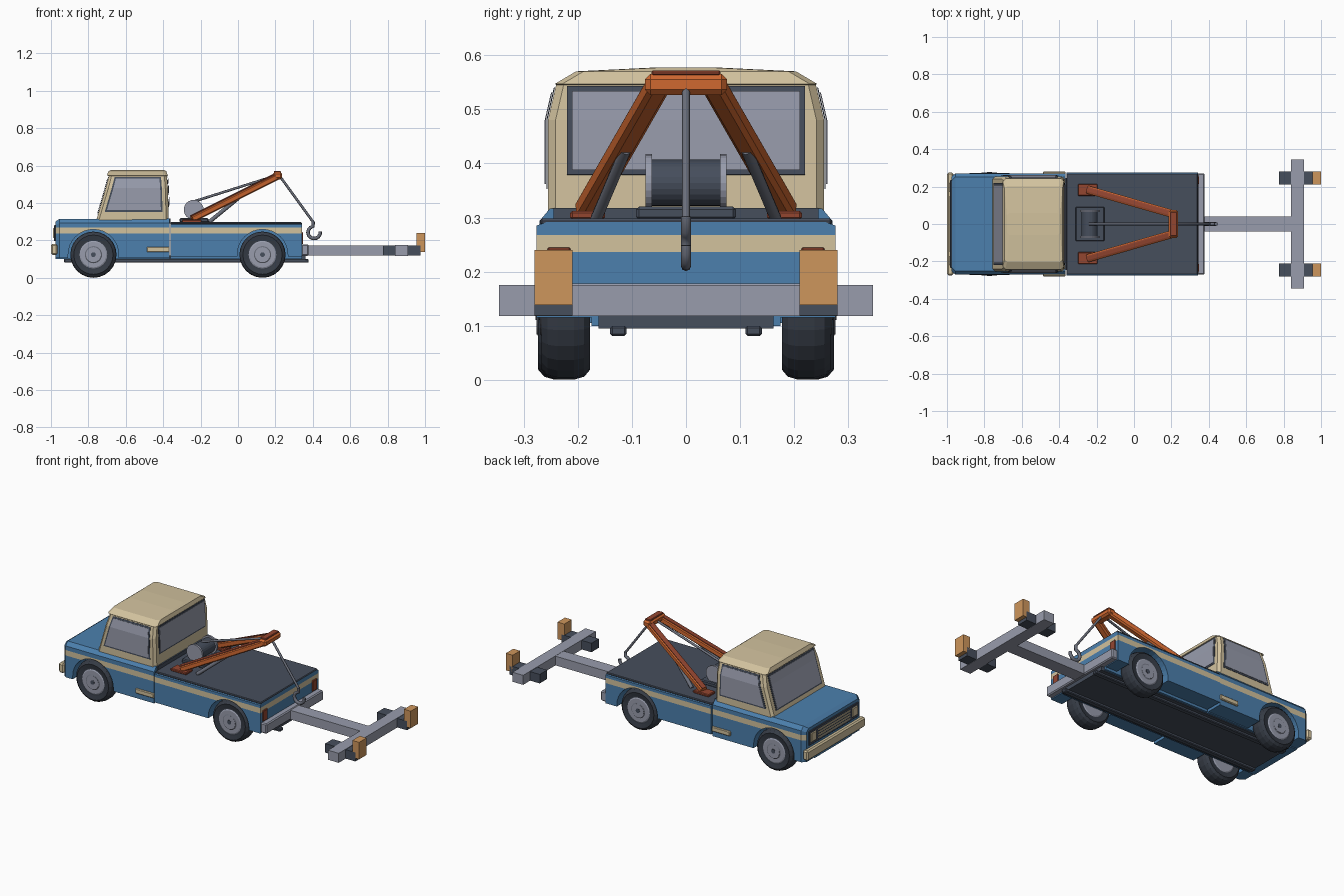
import bpy, bmesh, math
from mathutils import Vector

if "Cube" in bpy.data.objects:
    bpy.data.objects.remove(bpy.data.objects["Cube"])


def material(name, r, g, b):
    m = bpy.data.materials.new(name)
    m.diffuse_color = [((c / 255 + 0.055) / 1.055) ** 2.4 for c in (r, g, b)] + [1]
    m.use_nodes = True
    m.node_tree.nodes["Principled BSDF"].inputs["Base Color"].default_value = m.diffuse_color
    return m


BLUE = material("body blue", 76, 128, 174)
BEIGE = material("cream", 210, 194, 158)
SLATE = material("slate", 70, 78, 92)
STEEL = material("light steel", 152, 156, 172)
TYRE = material("tyre black", 54, 60, 70)
METAL = material("dark metal", 108, 112, 124)
AMBER = material("amber", 206, 150, 92)
ORANGE = material("boom orange", 208, 104, 48)
RUST = material("rust red", 148, 70, 48)


def finish(name, bm, *mats):
    me = bpy.data.meshes.new(name)
    bmesh.ops.recalc_face_normals(bm, faces=bm.faces)
    bm.to_mesh(me)
    bm.free()
    for m in mats:
        me.materials.append(m)
    ob = bpy.data.objects.new(name, me)
    bpy.context.collection.objects.link(ob)
    return ob


def box(name, x, y, z, mat, bevel=0.0):
    bm = bmesh.new()
    bmesh.ops.create_cube(bm, size=1)
    for v in bm.verts:
        v.co = [(r[0] + r[1]) / 2 + c * (r[1] - r[0]) for c, r in zip(v.co, (x, y, z))]
    if bevel:
        bmesh.ops.bevel(bm, geom=bm.edges[:], offset=bevel, segments=1, affect='EDGES')
    return finish(name, bm, mat)


def loft(sections, closed=False):
    """Skin a list of equal-length rings."""
    bm = bmesh.new()
    rings = [[bm.verts.new(p) for p in s] for s in sections]
    n = len(rings[0])
    pairs = list(zip(rings, rings[1:])) + ([(rings[-1], rings[0])] if closed else [])
    for a, b in pairs:
        for i in range(n):
            j = (i + 1) % n
            bm.faces.new((a[i], a[j], b[j], b[i]))
    if not closed:
        bm.faces.new(rings[0])
        bm.faces.new(rings[-1][::-1])
    bmesh.ops.remove_doubles(bm, verts=bm.verts, dist=1e-5)
    bmesh.ops.dissolve_degenerate(bm, dist=1e-5, edges=bm.edges)
    return bm


def lathe(name, centre, profile, mat, n=24):
    """Spin (radius, y) points around the y axis."""
    cx, cy, cz = centre
    rings = []
    for r, y in profile:
        rings.append([(cx + r * math.cos(k * math.tau / n), cy + y, cz + r * math.sin(k * math.tau / n))
                      for k in range(n)])
    return finish(name, loft(rings), mat)


def beam(name, p, q, w, h, mat, lift=0.0):
    p, q = Vector(p), Vector(q)
    side = (q - p).cross(Vector((0, 0, 1))).normalized()
    up = side.cross(q - p).normalized()
    c = 0.2
    ring = [(-.5, -.5 + c), (-.5 + c, -.5), (.5 - c, -.5), (.5, -.5 + c),
            (.5, .5 - c), (.5 - c, .5), (-.5 + c, .5), (-.5, .5 - c)]
    return finish(name, loft([[e + side * (a * w) + up * (b * h + lift) for a, b in ring]
                              for e in (p, q)]), mat)


def tube(name, pts, r, mat):
    cu = bpy.data.curves.new(name, 'CURVE')
    cu.dimensions = '3D'
    cu.bevel_depth, cu.bevel_resolution, cu.use_fill_caps = r, 2, True
    sp = cu.splines.new('POLY')
    sp.points.add(len(pts) - 1)
    for s, p in zip(sp.points, pts):
        s.co = (*p, 1)
    tmp = bpy.data.objects.new("tmp", cu)
    me = bpy.data.meshes.new_from_object(tmp)
    bpy.data.objects.remove(tmp)
    me.name = name
    me.materials.clear()
    me.materials.append(mat)
    me.polygons.foreach_set("use_smooth", [True] * len(me.polygons))
    bpy.context.collection.objects.link(bpy.data.objects.new(name, me))


# Painted body shells with wheel arches and a cream stripe
WHEEL_Z, WHEELS = 0.124, (-0.773, 0.131)


def shell(name, stations, wheel, low):
    """stations: (x, half width, shoulder z, top z); arch stations are inserted at the wheel."""
    first, last = stations
    rows = [(*s, low) for s in first]
    for k in range(17):
        a = math.pi * k / 16
        x, z = wheel - 0.135 * math.cos(a), WHEEL_Z + 0.135 * math.sin(a)
        rows.append((x, *first[-1][1:], z))
    rows.insert(len(first), (wheel - 0.135, *first[-1][1:], low))
    rows.append((wheel + 0.135, *first[-1][1:], low))
    rows += [(*s, low) for s in last]
    rings = []
    for x, w, sh, top, zb in rows:
        half = [(0.175, 0.1), (0.175, zb), (w, zb), (w, sh), (w - 0.02, top)]
        rings.append([(x, y, z) for y, z in half] + [(x, -y, z) for y, z in half[::-1]])
    bm = loft(rings)
    for z in (0.236, 0.268):
        bmesh.ops.bisect_plane(bm, geom=bm.verts[:] + bm.edges[:] + bm.faces[:],
                               plane_co=(0, 0, z), plane_no=(0, 0, 1))
    bmesh.ops.recalc_face_normals(bm, faces=bm.faces)
    for f in bm.faces:
        c = f.calc_center_median()
        outer = (abs(f.normal.y) > 0.6 and abs(c.y) > 0.2) or f.normal.x > 0.9
        f.material_index = int(outer and 0.236 < c.z < 0.268)
    finish(name, bm, BLUE, BEIGE)


shell("cab_lower_body", ([(-0.977, 0.252, 0.283, 0.300), (-0.955, 0.271, 0.293, 0.315)],
                         [(-0.367, 0.271, 0.293, 0.317)]), WHEELS[0], 0.105)
shell("bed_body", ([(-0.360, 0.276, 0.285, 0.292)], [(0.341, 0.276, 0.285, 0.292)]), WHEELS[1], 0.115)
box("bed_floor", (-0.362, 0.341), (-0.27, 0.27), (0.286, 0.298), SLATE, 0.004)
box("cab_back_sill", (-0.368, -0.361), (-0.245, 0.245), (0.29, 0.318), SLATE)

# Cab: (z, front x, back x, half width)
CAB = [(0.310, -0.757, -0.370, 0.255), (0.480, -0.707, -0.375, 0.255), (0.545, -0.690, -0.380, 0.240),
       (0.547, -0.702, -0.375, 0.242), (0.570, -0.692, -0.383, 0.203), (0.577, -0.680, -0.395, 0.060)]
rings = []
for z, f, b, w in CAB:
    c = 0.014
    rings.append([(f, w - c, z), (f + c, w, z), (b - c, w, z), (b, w - c, z),
                  (b, c - w, z), (b - c, -w, z), (f + c, -w, z), (f, c - w, z)])
finish("cab", loft(rings), BEIGE)


def cab_at(z):
    lo, hi = (CAB[0], CAB[1]) if z <= 0.48 else (CAB[1], CAB[2])
    t = (z - lo[0]) / (hi[0] - lo[0])
    return [a + (b - a) * t for a, b in zip(lo[1:], hi[1:])]


def window(name, place, z0, z1, mat):
    """Thin sheet following the cab wall; place(z, side) gives an edge point."""
    bm = bmesh.new()
    rows = [[bm.verts.new(place(z, s)) for s in (-1, 1)] for z in (z0, 0.48, z1)]
    for a, b in zip(rows, rows[1:]):
        bm.faces.new((a[0], a[1], b[1], b[0]))
    ob = finish(name, bm, mat)
    sol = ob.modifiers.new("thickness", 'SOLIDIFY')
    sol.thickness, sol.offset = 0.002, 0


for part, inset, off, mat in (("frame", 0.0, 0.002, SLATE), ("glass", 0.009, 0.005, STEEL)):
    window("rear_window_" + part, lambda z, s: (cab_at(z)[1] + off, s * (0.22 - inset), z),
           0.379 + inset, 0.543 - inset, mat)
    window("windshield_" + part, lambda z, s: (cab_at(z)[0] - off, s * (0.218 - inset), z),
           0.338 + inset, 0.538 - inset, mat)
    for d, label in ((-1, "right"), (1, "left")):
        window(f"{label}_side_window_{part}",
               lambda z, s: ((cab_at(z)[0] + 0.032 + inset) if s < 0 else (cab_at(z)[1] - 0.032 - inset),
                             d * (cab_at(z)[2] + off), z), 0.353 + inset, 0.540 - inset, mat)

# Nose: bumper, grille, headlights
box("front_bumper", (-1.0, -0.966), (-0.275, 0.275), (0.123, 0.182), BEIGE, 0.008)
box("grille_panel", (-0.983, -0.97), (-0.235, 0.235), (0.196, 0.282), SLATE, 0.003)
for k in range(4):
    z = 0.212 + k * 0.016
    box(f"grille_slat_{k}", (-0.987, -0.98), (-0.15, 0.15), (z, z + 0.006), BEIGE)

# Chassis and rear bumper
box("chassis_plate", (-0.93, 0.36), (-0.162, 0.162), (0.095, 0.12), SLATE)
box("rear_bumper", (0.338, 0.378), (-0.27, 0.27), (0.118, 0.178), STEEL, 0.006)

for d, side in ((-1, "right"), (1, "left")):
    def ys(a, b):
        return tuple(sorted((d * a, d * b)))
    box(f"{side}_headlight", (-0.988, -0.975), ys(0.17, 0.222), (0.212, 0.268), BEIGE, 0.004)
    box(f"{side}_tail_light", (0.335, 0.348), ys(0.213, 0.256), (0.18, 0.245), RUST, 0.003)
    box(f"{side}_step", (-0.487, -0.365), ys(0.255, 0.28), (0.137, 0.166), BEIGE, 0.004)
    box(f"{side}_chassis_rail", (-0.93, 0.378), ys(0.11, 0.14), (0.081, 0.1), SLATE, 0.004)

    # Wheels
    for x, end, yc in ((WHEELS[0], "front", 0.228), (WHEELS[1], "rear", 0.222)):
        c = (x, d * yc, WHEEL_Z)
        lathe(f"{side}_{end}_tyre", c, [(0.08, -0.04), (0.105, -0.045), (0.118, -0.034), (0.1235, -0.015),
              (0.1235, 0.015), (0.118, 0.034), (0.105, 0.045), (0.08, 0.04)], TYRE)
        lathe(f"{side}_{end}_rim", c, [(0.068, -0.043), (0.078, -0.038), (0.078, 0.038), (0.068, 0.043)], STEEL)
        lathe(f"{side}_{end}_hub", c, [(0.046, d * 0.03), (0.046, d * 0.043), (0.04, d * 0.047)], METAL)
        lathe(f"{side}_{end}_hub_disc", c, [(0.04, d * 0.03), (0.04, d * 0.048)], STEEL)
        lathe(f"{side}_{end}_hub_cap", c, [(0.013, d * 0.03), (0.013, d * 0.05)], SLATE, 12)

    # Boom legs, feet and struts
    foot, tip = (-0.245, d * 0.183, 0.315), (0.212, d * 0.052, 0.543)
    beam(f"{side}_boom_leg", foot, tip, 0.042, 0.034, ORANGE)
    beam(f"{side}_boom_leg_cap", foot, tip, 0.030, 0.008, RUST, 0.017)
    box(f"{side}_boom_foot", (-0.30, -0.195), ys(0.15, 0.214), (0.296, 0.312), RUST, 0.004)
    tube(f"{side}_strut", [(-0.155, d * 0.166, 0.298), (0.0, d * 0.112, 0.425)], 0.011, METAL)

    # Winch flange, lift arm and amber stop
    lathe(f"{side}_winch_flange", (-0.237, d * 0.069, 0.364), [(0.053, -0.006), (0.053, 0.006)], STEEL)
    box(f"{side}_lift_arm", (0.775, 0.975), ys(0.21, 0.28), (0.119, 0.173), SLATE)
    box(f"{side}_lift_stop", (0.955, 1.0), ys(0.21, 0.28), (0.138, 0.24), AMBER)

# Boom head, winch, cable, hook
box("boom_head", (0.185, 0.236), (-0.076, 0.076), (0.526, 0.565), ORANGE, 0.01)
box("boom_head_cap", (0.192, 0.229), (-0.064, 0.064), (0.562, 0.572), RUST, 0.003)
box("winch_base", (-0.312, -0.158), (-0.092, 0.092), (0.296, 0.32), SLATE, 0.005)
lathe("winch_drum", (-0.237, 0, 0.364), [(0.043, -0.066), (0.043, 0.066)], SLATE)
tube("cable", [(-0.24, 0, 0.407), (0.205, 0, 0.548), (0.23, 0, 0.535), (0.402, 0, 0.298)], 0.007, METAL)
arc = [math.radians(100 + 27 * k) for k in range(11)]
tube("hook", [(0.402, 0, 0.302)] + [(0.407 + 0.033 * math.cos(a), 0, 0.243 + 0.033 * math.sin(a)) for a in arc],
     0.0095, METAL)

# Tow beam and crossbar
box("tow_beam", (0.33, 0.85), (-0.04, 0.04), (0.119, 0.174), STEEL)
box("tow_crossbar", (0.84, 0.91), (-0.345, 0.345), (0.118, 0.175), STEEL)
